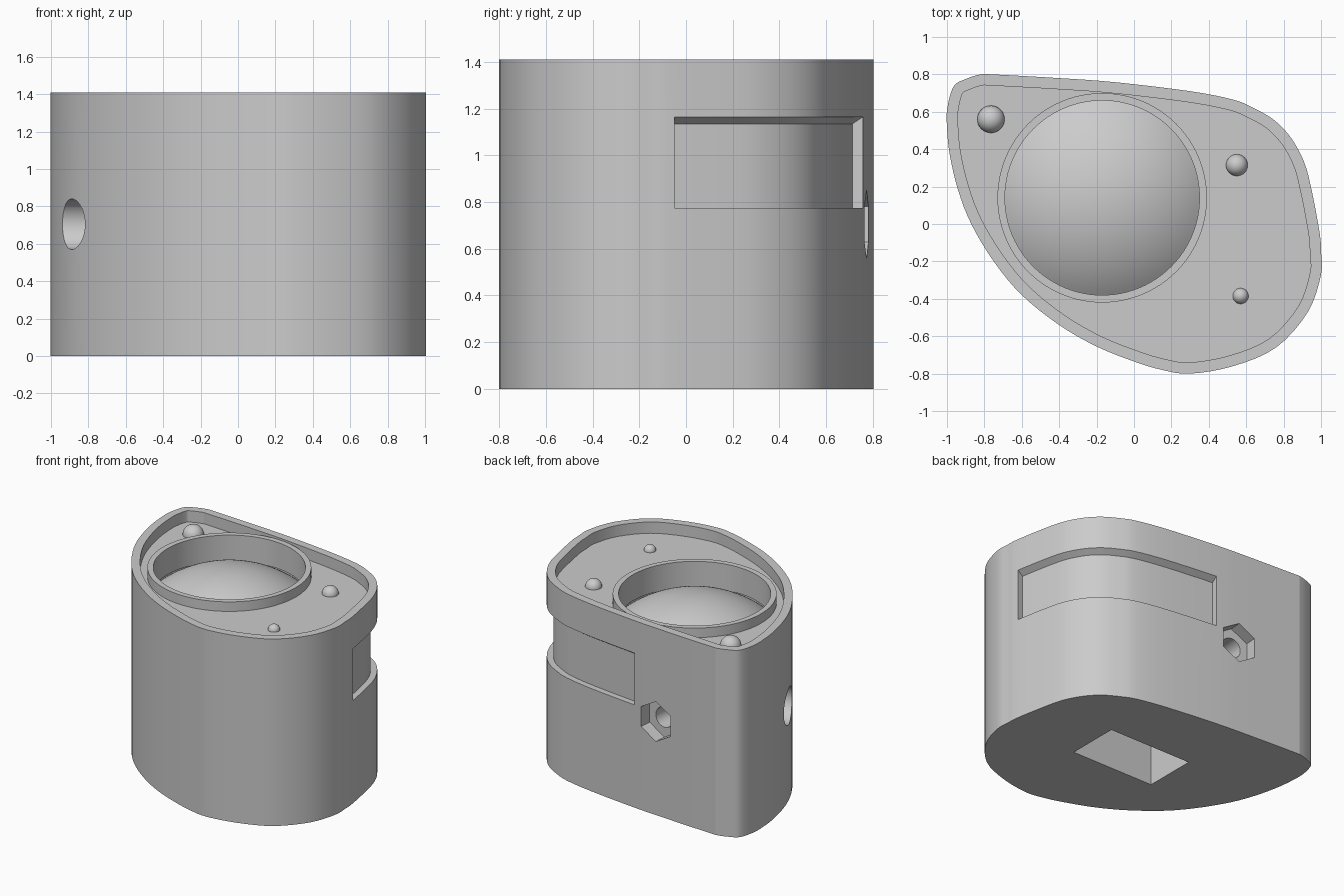
import bpy, bmesh, math
from mathutils import Vector, Matrix

if "Cube" in bpy.data.objects:
    bpy.data.objects.remove(bpy.data.objects["Cube"])

grey = bpy.data.materials.new("plain grey")
grey.use_nodes = True
grey.diffuse_color = (0.6, 0.6, 0.6, 1)
grey.node_tree.nodes["Principled BSDF"].inputs["Base Color"].default_value = grey.diffuse_color

HEIGHT, FLOOR, RIM = 1.41, 1.325, 0.06
WELL = Vector((-0.17, 0.14, 0))
WELL_R = 0.52

# Clockwise control points of the housing footprint
CONTROL = [Vector(p) for p in (
    (-.76, .80), (-.4, .78), (-.1, .758), (.3, .71), (.53, .665), (.64, .62), (.75, .555),
    (.84, .46), (.91, .33), (.95, .18), (.993, -.05), (1, -.15), (1, -.27), (.93, -.47),
    (.76, -.66), (.53, -.76), (.3, -.80), (.15, -.78), (0, -.735), (-.2, -.655), (-.4, -.54),
    (-.6, -.38), (-.75, -.2), (-.87, 0), (-.94, .18), (-.985, .37), (-1, .52), (-.998, .62),
    (-.965, .735), (-.9, .775), (-.82, .80))]


def smooth_loop(pts, steps=4):
    """Closed Catmull-Rom curve through the points."""
    out, n = [], len(pts)
    for i in range(n):
        a, b, c, d = (pts[(i + k) % n] for k in (-1, 0, 1, 2))
        for s in range(steps):
            t = s / steps
            out.append(0.5 * (2 * b + (c - a) * t + (2 * a - 5 * b + 4 * c - d) * t * t
                              + (3 * b - a - 3 * c + d) * t ** 3))
    return out


OUTLINE = smooth_loop(CONTROL)
NORMALS = []
for i, p in enumerate(OUTLINE):
    t = (OUTLINE[(i + 1) % len(OUTLINE)] - OUTLINE[i - 1]).normalized()
    NORMALS.append(Vector((-t.y, t.x)))


def make(name, bm):
    bm.normal_update()
    bmesh.ops.recalc_face_normals(bm, faces=bm.faces[:])
    if bm.calc_volume(signed=True) < 0:
        bmesh.ops.reverse_faces(bm, faces=bm.faces[:])
    mesh = bpy.data.meshes.new(name)
    bm.to_mesh(mesh)
    bm.free()
    mesh.materials.append(grey)
    ob = bpy.data.objects.new(name, mesh)
    bpy.context.collection.objects.link(ob)
    return ob


def activate(ob):
    bpy.ops.object.select_all(action='DESELECT')
    ob.select_set(True)
    bpy.context.view_layer.objects.active = ob


def soften(ob):
    activate(ob)
    bpy.ops.object.shade_smooth_by_angle(angle=math.radians(30))


def loft(name, rings, caps=True):
    """Skin a row of closed rings, with end caps or joined end to end."""
    bm = bmesh.new()
    rows = [[bm.verts.new(p) for p in ring] for ring in rings]
    n = len(rows[0])
    pairs = list(zip(rows, rows[1:])) + ([] if caps else [(rows[-1], rows[0])])
    for a, b in pairs:
        for i in range(n):
            bm.faces.new((a[i], a[(i + 1) % n], b[(i + 1) % n], b[i]))
    if caps:
        bm.faces.new(rows[0])
        bm.faces.new(rows[-1])
    return make(name, bm)


def footprint(z, inset=0):
    return [(*(p - n * inset), z) for p, n in zip(OUTLINE, NORMALS)]


def circle(center, r, z, sides=96):
    return [(center.x + r * math.cos(2 * math.pi * i / sides),
             center.y + r * math.sin(2 * math.pi * i / sides), z) for i in range(sides)]


def rod(name, center, axis, r, length, sides):
    """Cylinder or prism centred on a point and turned along an axis."""
    bm = bmesh.new()
    turn = Vector(axis).to_track_quat('Z', 'Y').to_matrix().to_4x4()
    bmesh.ops.create_cone(bm, cap_ends=True, segments=sides, radius1=r, radius2=r, depth=length,
                          matrix=Matrix.Translation(center) @ turn)
    return make(name, bm)


def extent(mesh):
    """Summed size of a mesh along the three axes."""
    return sum(max(c) - min(c) for c in zip(*(v.co for v in mesh.vertices)))


def cut(target, cutter):
    """Subtract the cutter with the first solver that keeps the overall size."""
    activate(target)
    size = extent(target.data)
    for solver in ('MANIFOLD', 'EXACT', 'FLOAT'):
        mod = target.modifiers.new("cut", 'BOOLEAN')
        mod.operation, mod.solver, mod.object = 'DIFFERENCE', solver, cutter
        result = target.evaluated_get(bpy.context.evaluated_depsgraph_get()).data
        changed = len(result.vertices) != len(target.data.vertices)
        if changed and abs(extent(result) - size) < .01:
            bpy.ops.object.modifier_apply(modifier=mod.name)
            break
        target.modifiers.remove(mod)
    bpy.data.objects.remove(cutter)


# Housing with a rim round its recessed top, and a round well
housing = loft("housing", [footprint(0), footprint(HEIGHT), footprint(HEIGHT, RIM),
                           footprint(FLOOR, RIM)])
cut(housing, loft("well_cutter", [circle(WELL, WELL_R + .01, 1.1),
                                  circle(WELL, WELL_R + .01, FLOOR + .04)]))

# Shallow label pocket wrapped round the back corner, with a sloping top edge
section = [(-.045, .775), (-.045, 1.135), (0, 1.165), (.04, 1.185), (.04, .775)]
path = [(p, n) for p, n in zip(OUTLINE, NORMALS) if p.x >= -.101 and p.y >= -.051]
cut(housing, loft("pocket_cutter", [[(*(p + n * o), z) for o, z in section] for p, n in path]))

# Nut recess and bolt hole in the back
back_point, back_axis = Vector((-.29, .772, .705)), Vector((.08, 1, 0)).normalized()
cut(housing, rod("nut_cutter", back_point, back_axis, .15, .18, 6))
cut(housing, rod("bolt_cutter", back_point - back_axis * .15, back_axis, .075, .4, 32))

# Round side port
cut(housing, rod("port_cutter", Vector((-.85, .04, .705)), (1, 0, 0), .135, .7, 48))

# Rectangular opening in the base
bm = bmesh.new()
bmesh.ops.create_cube(bm, size=1, matrix=Matrix.Translation((.05, .03, .2))
                      @ Matrix.Diagonal((.69, .40, .8, 1)))
cut(housing, make("base_cutter", bm))
soften(housing)

# Raised collar round the well
COLLAR_TOP = 1.397
collar = loft("collar", [circle(WELL, r, z) for r, z in (
    (WELL_R, 1.2), (WELL_R, COLLAR_TOP), (.56, COLLAR_TOP), (.56, 1.2))], caps=False)
soften(collar)

# Large dome inside the well
BALL_R, BALL_Z = .85, .517
edge = math.asin(WELL_R / BALL_R)
rings = [circle(WELL, WELL_R, 1.11)]
for i in range(20):
    a = edge * (1 - i / 20)
    rings.append(circle(WELL, BALL_R * math.sin(a), BALL_Z + BALL_R * math.cos(a)))
rings.append(circle(WELL, .002, BALL_Z + BALL_R))
soften(loft("well_dome", rings))

# Three small domes on the recessed floor
for name, x, y, r in (("large_stud", -.765, .56, .073), ("medium_stud", .55, .315, .058),
                      ("small_stud", .57, -.385, .042)):
    bm = bmesh.new()
    bmesh.ops.create_uvsphere(bm, u_segments=32, v_segments=16, radius=r,
                              matrix=Matrix.Translation((x, y, FLOOR)))
    soften(make(name, bm))
